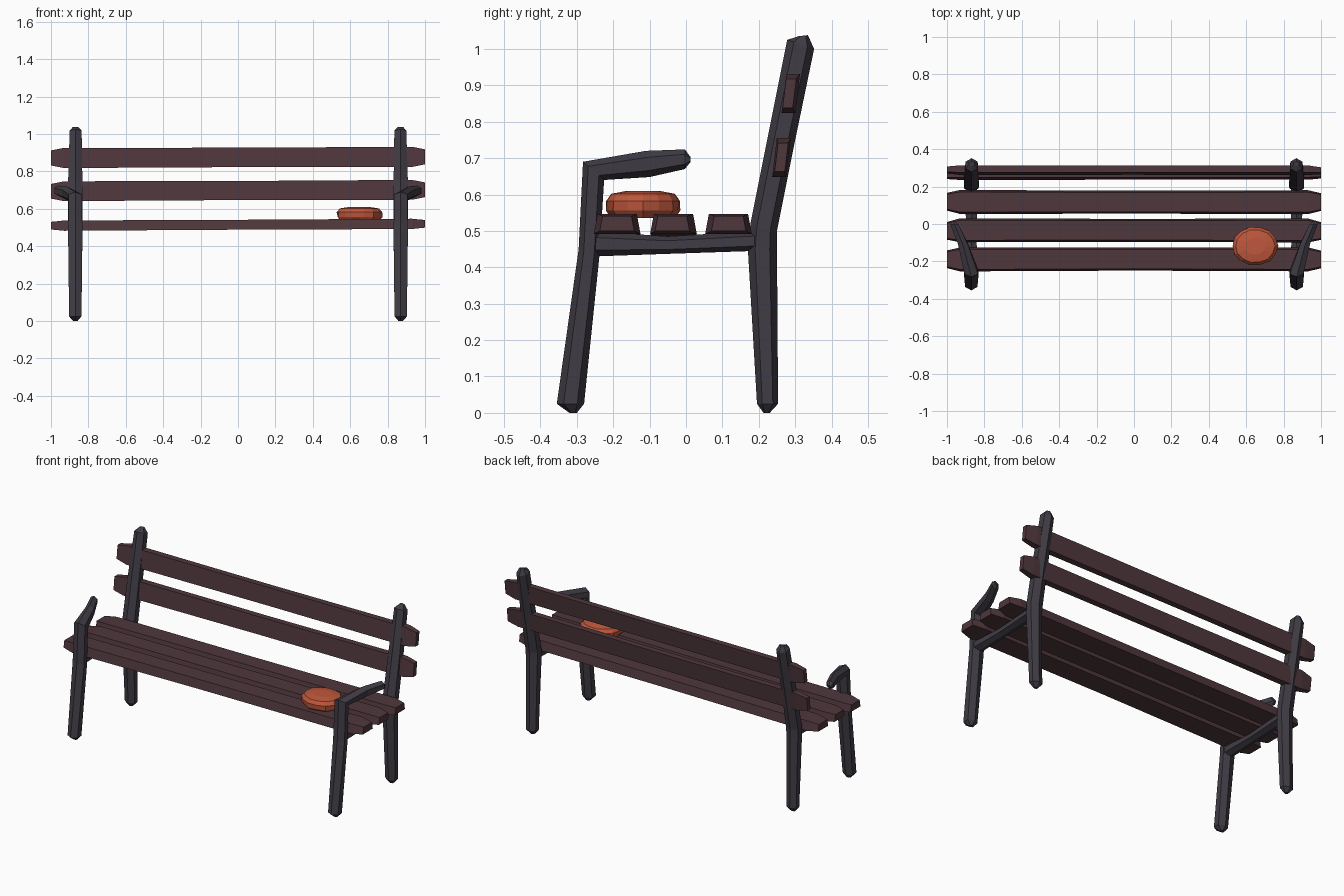
import bpy, math, random
from mathutils import Vector

random.seed(4)
cube = bpy.data.objects.get("Cube")
if cube:
    bpy.data.objects.remove(cube, do_unlink=True)


def material(name, rgb):
    m = bpy.data.materials.new(name)
    m.use_nodes = True
    m.diffuse_color = (*rgb, 1)
    m.node_tree.nodes["Principled BSDF"].inputs["Base Color"].default_value = (*rgb, 1)
    return m


iron = material("dark grey iron", (0.052, 0.045, 0.06))
wood = material("dark brown wood", (0.078, 0.038, 0.045))
fabric = material("orange fabric", (0.52, 0.095, 0.045))


def loft(name, rings, mat):
    """Skin a list of equally long vertex rings and cap both ends."""
    n = len(rings[0])
    verts = [v for ring in rings for v in ring]
    faces = [tuple(reversed(range(n))), tuple(range(len(verts) - n, len(verts)))]
    for r in range(len(rings) - 1):
        for i in range(n):
            j = (i + 1) % n
            faces.append((r * n + i, r * n + j, (r + 1) * n + j, (r + 1) * n + i))
    mesh = bpy.data.meshes.new(name)
    mesh.from_pydata(verts, [], faces)
    mesh.materials.append(mat)
    obj = bpy.data.objects.new(name, mesh)
    bpy.context.collection.objects.link(obj)
    # Make all normals point outwards
    import bmesh
    bm = bmesh.new()
    bm.from_mesh(mesh)
    bmesh.ops.recalc_face_normals(bm, faces=bm.faces)
    bm.to_mesh(mesh)
    bm.free()
    return obj


def beam(name, side, sections):
    """Six-sided iron bar; each section is (x, half width, outer ridge, inner ridge)."""
    rings = []
    for x, half, outer, inner in sections:
        a, b = Vector((0, *outer)), Vector((0, *inner))
        ring = [(0, 0.0), (half, 0.25), (half, 0.75), (0, 1.0), (-half, 0.75), (-half, 0.25)]
        rings.append([a.lerp(b, t) + Vector((side * (x + w), 0, 0)) for w, t in ring])
    return loft(name, rings, iron)


# Iron frames at both ends
for label, s in (("left", 1), ("right", -1)):
    beam(label + "_front_leg_and_arm", s, [
        (0.87, 0.012, (-0.32, 0.0), (-0.30, 0.0)),
        (0.87, 0.033, (-0.355, 0.025), (-0.28, 0.025)),
        (0.87, 0.038, (-0.295, 0.45), (-0.238, 0.43)),
        (0.87, 0.036, (-0.283, 0.69), (-0.225, 0.64)),
        (0.915, 0.026, (-0.11, 0.72), (-0.10, 0.648)),
        (0.96, 0.022, (-0.003, 0.724), (-0.003, 0.67)),
        (0.965, 0.010, (0.013, 0.702), (0.013, 0.69)),
    ])
    beam(label + "_back_post", s, [
        (0.87, 0.012, (0.213, 0.0), (0.23, 0.0)),
        (0.87, 0.033, (0.195, 0.025), (0.253, 0.025)),
        (0.87, 0.038, (0.17, 0.45), (0.25, 0.45)),
        (0.87, 0.040, (0.177, 0.52), (0.25, 0.50)),
        (0.87, 0.038, (0.225, 0.76), (0.298, 0.74)),
        (0.868, 0.032, (0.278, 1.025), (0.352, 1.0)),
        (0.868, 0.015, (0.31, 1.035), (0.335, 1.038)),
    ])
    beam(label + "_seat_rail", s, [
        (0.87, 0.032, (-0.27, 0.50), (-0.25, 0.43)),
        (0.87, 0.028, (-0.05, 0.485), (-0.05, 0.437)),
        (0.87, 0.032, (0.20, 0.50), (0.19, 0.445)),
    ])


def plank(name, y, z, depth, height, taper=1.0, lean=0.0, rise=0.0):
    """Board along x with narrowed ends; rise lifts its left end slightly."""
    rings = []
    for x, scale in ((-1.0, 0.74), (-0.93, 1.0), (0.0, 0.96), (0.93, 1.0), (1.0, 0.74)):
        d, h = depth / 2 * scale, height / 2 * scale
        dz, dy = rise * x, random.uniform(-0.003, 0.003)
        corners = ((-d, -h), (d, -h), (d * taper, h), (-d * taper, h))
        rings.append([(x, y + dy + u + lean * v, z + dz + v) for u, v in corners])
    return loft(name, rings, wood)


# Seat and backrest boards
for name, y in (("front", -0.187), ("middle", -0.036), ("rear", 0.119)):
    plank(name + "_seat_plank", y, 0.515, 0.128, 0.055, taper=0.84, rise=0.005)
plank("upper_back_plank", 0.286, 0.875, 0.038, 0.108, lean=0.12, rise=0.003)
plank("lower_back_plank", 0.260, 0.698, 0.038, 0.106, lean=0.12, rise=0.004)

# Round cushion, with a slightly uneven rim
count = 14
rings = []
for z, scale, uneven in ((0.535, 0.84, 0.04), (0.556, 0.98, 0.04), (0.582, 1.0, 0.01),
                         (0.602, 0.86, 0.01), (0.61, 0.45, 0.0)):
    ring = []
    for i in range(count):
        a = 2 * math.pi * i / count
        r = scale + uneven * (-1) ** i
        ring.append((0.648 + 0.122 * r * math.cos(a), -0.118 + 0.103 * r * math.sin(a), z))
    rings.append(ring)
loft("seat_cushion", rings, fabric)
